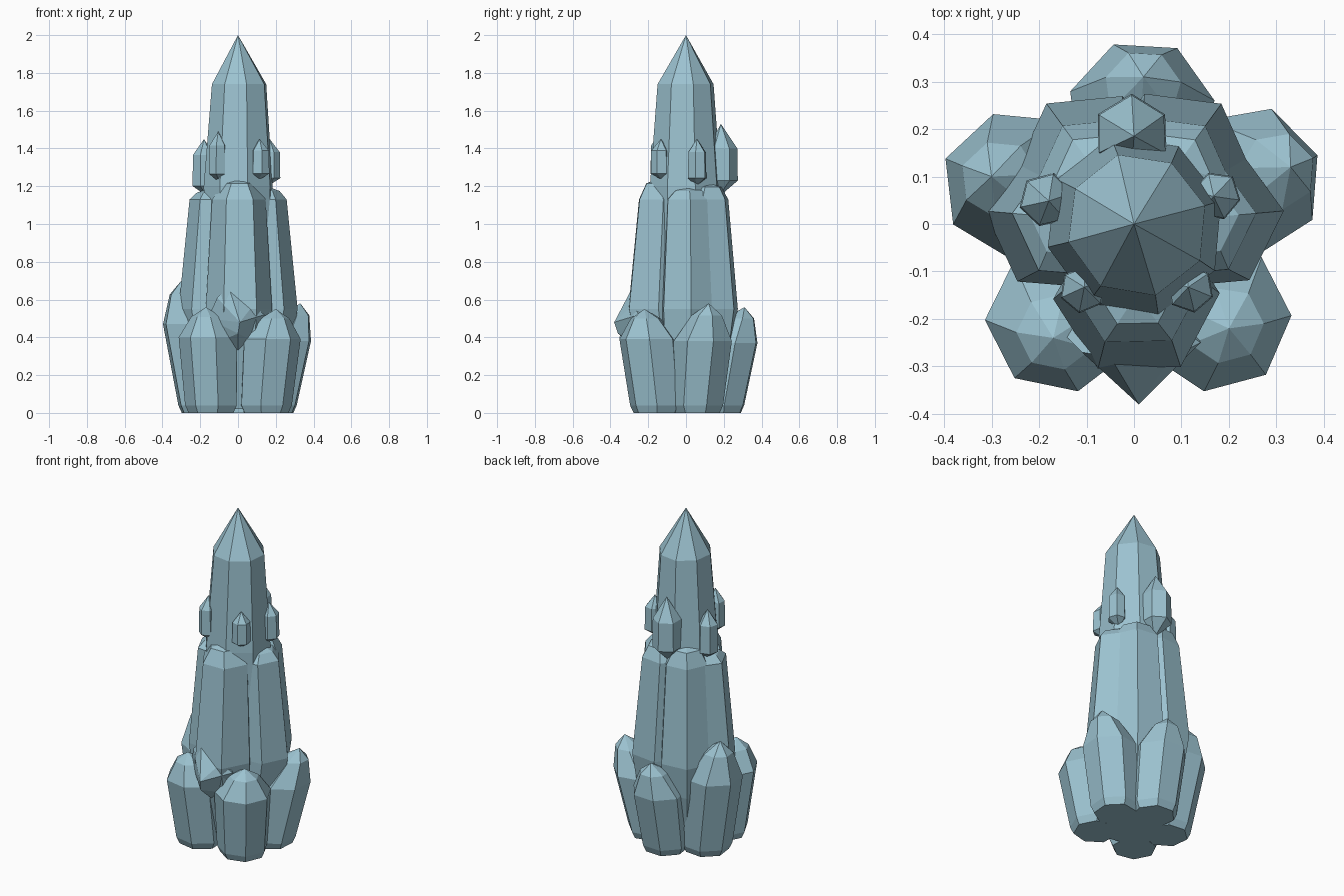
import bpy, bmesh, random
from math import cos, sin, pi, radians, atan2

if "Cube" in bpy.data.objects:
    bpy.data.objects.remove(bpy.data.objects["Cube"])

random.seed(4)
mat = bpy.data.materials.new("pale blue crystal")
mat.diffuse_color = (0.33, 0.54, 0.63, 1)
mat.use_nodes = True
mat.node_tree.nodes["Principled BSDF"].inputs["Base Color"].default_value = mat.diffuse_color


def finish(name, bm):
    bmesh.ops.recalc_face_normals(bm, faces=bm.faces[:])
    me = bpy.data.meshes.new(name)
    bm.to_mesh(me)
    bm.free()
    me.materials.append(mat)
    ob = bpy.data.objects.new(name, me)
    bpy.context.collection.objects.link(ob)
    return ob


def crystal(name, rings, tip, n=6, rot=0.0, jitter=0.04, bottom=None):
    """Faceted shard: rings are (x, y, z, radius), closed by a pointed tip."""
    bm = bmesh.new()
    wob = [1 + random.uniform(-jitter, jitter) for _ in range(n)]
    loops = []
    for x, y, z, r in rings:
        loops.append([bm.verts.new((x + r * wob[i] * cos(rot + 2 * pi * i / n),
                                    y + r * wob[i] * sin(rot + 2 * pi * i / n), z))
                      for i in range(n)])
    for a, b in zip(loops, loops[1:]):
        for i in range(n):
            j = (i + 1) % n
            bm.faces.new((a[i], a[j], b[j], b[i]))
    top = bm.verts.new(tip)
    for i in range(n):
        bm.faces.new((loops[-1][i], loops[-1][(i + 1) % n], top))
    if bottom:
        low = bm.verts.new(bottom)
        for i in range(n):
            bm.faces.new((loops[0][(i + 1) % n], loops[0][i], low))
    else:
        bm.faces.new(loops[0][::-1])
    return finish(name, bm)


# Central spire
crystal("central_spire", [(0, 0, 0, 0.17), (0, 0, 1.0, 0.19), (0, 0, 1.2, 0.193),
                          (0.005, 0, 1.74, 0.152)], (0, 0, 2), 8, radians(15), 0.03)

# Middle tier: (direction, peak height, ring rotation)
for k, (deg, h, turn) in enumerate([(5, 1.2, 0), (54, 1.22, 0), (126, 1.24, 0),
                                    (175, 1.19, 0), (-88, 1.24, 30)]):
    a = radians(deg)
    c, s = cos(a), sin(a)
    grow = 1.06 if turn else 1
    crystal("middle_shard_%d" % (k + 1),
            [(0.08 * c, 0.08 * s, 0.02, 0.11),
             (0.13 * c, 0.13 * s, 0.36, 0.155),
             (0.152 * c, 0.152 * s, 0.55, 0.163 * grow),
             (0.125 * c, 0.125 * s, 1.13, 0.132 * grow),
             (0.135 * c, 0.135 * s, h - 0.025, 0.085)],
            (0.15 * c, 0.15 * s, h), 6, a + radians(turn), 0.02)

# Lower tier: base centre, belly centre, belly height, belly radius, tip, corner turn
lower = [
    ("left", (-0.18, 0.06), (-0.245, 0.085), 0.47, 0.158, (-0.30, 0.10, 0.70), 0),
    ("right", (0.18, 0.06), (0.24, 0.09), 0.38, 0.158, (0.33, 0.12, 0.58), 0),
    ("front_left", (-0.138, -0.16), (-0.155, -0.2), 0.40, 0.158, (-0.17, -0.24, 0.56), 0),
    ("front_right", (0.145, -0.16), (0.175, -0.2), 0.39, 0.158, (0.20, -0.22, 0.55), 0),
    ("back", (0.01, 0.18), (0.015, 0.235), 0.37, 0.158, (0.02, 0.31, 0.56), pi / 7),
]
for name, b, m, z, r, t, turn in lower:
    f = 0.68
    sx, sy, sz = (m[0] + (t[0] - m[0]) * f, m[1] + (t[1] - m[1]) * f, z + (t[2] - z) * f)
    crystal("lower_shard_" + name,
            [(b[0], b[1], 0, 0.122), (b[0], b[1], 0.04, 0.141), (m[0], m[1], z, r),
             (sx, sy, sz, r * 0.52)],
            t, 7, atan2(m[1], m[0]) + turn, 0.025)

# Small shards clinging to the spire: x, y, bottom z, radius, top z
for k, (x, y, z0, r, z1) in enumerate([(-0.185, 0.05, 1.15, 0.058, 1.45),
                                       (0.173, 0.06, 1.20, 0.052, 1.45),
                                       (-0.108, -0.137, 1.22, 0.05, 1.49),
                                       (0.118, -0.137, 1.23, 0.052, 1.45)]):
    d = z1 - z0
    crystal("small_shard_%d" % (k + 1),
            [(x, y, z0 + 0.17 * d, r), (x, y, z0 + 0.72 * d, r * 0.95)],
            (x * 0.97, y * 0.97, z1), 6, atan2(y, x) + radians(30), 0.03,
            (x * 0.9, y * 0.9, z0))
crystal("small_shard_back", [(-0.005, 0.19, 1.23, 0.083), (-0.005, 0.19, 1.4, 0.08)],
        (0, 0.185, 1.53), 6, radians(30), 0.03, (0, 0.17, 1.14))

# Broad wedge jutting forward between the two front shards
bm = bmesh.new()
for p in [(0.01, -0.38, 0.48), (0.0, -0.36, 0.42), (-0.11, -0.27, 0.61), (-0.05, -0.28, 0.67),
          (0.08, -0.28, 0.57), (0.14, -0.25, 0.52), (0, -0.2, 0.28), (-0.16, -0.22, 0.5),
          (-0.14, -0.18, 0.36), (0.12, -0.18, 0.36), (0, -0.15, 0.6)]:
    bm.verts.new(p)
bmesh.ops.convex_hull(bm, input=bm.verts[:])
finish("front_wedge", bm)
